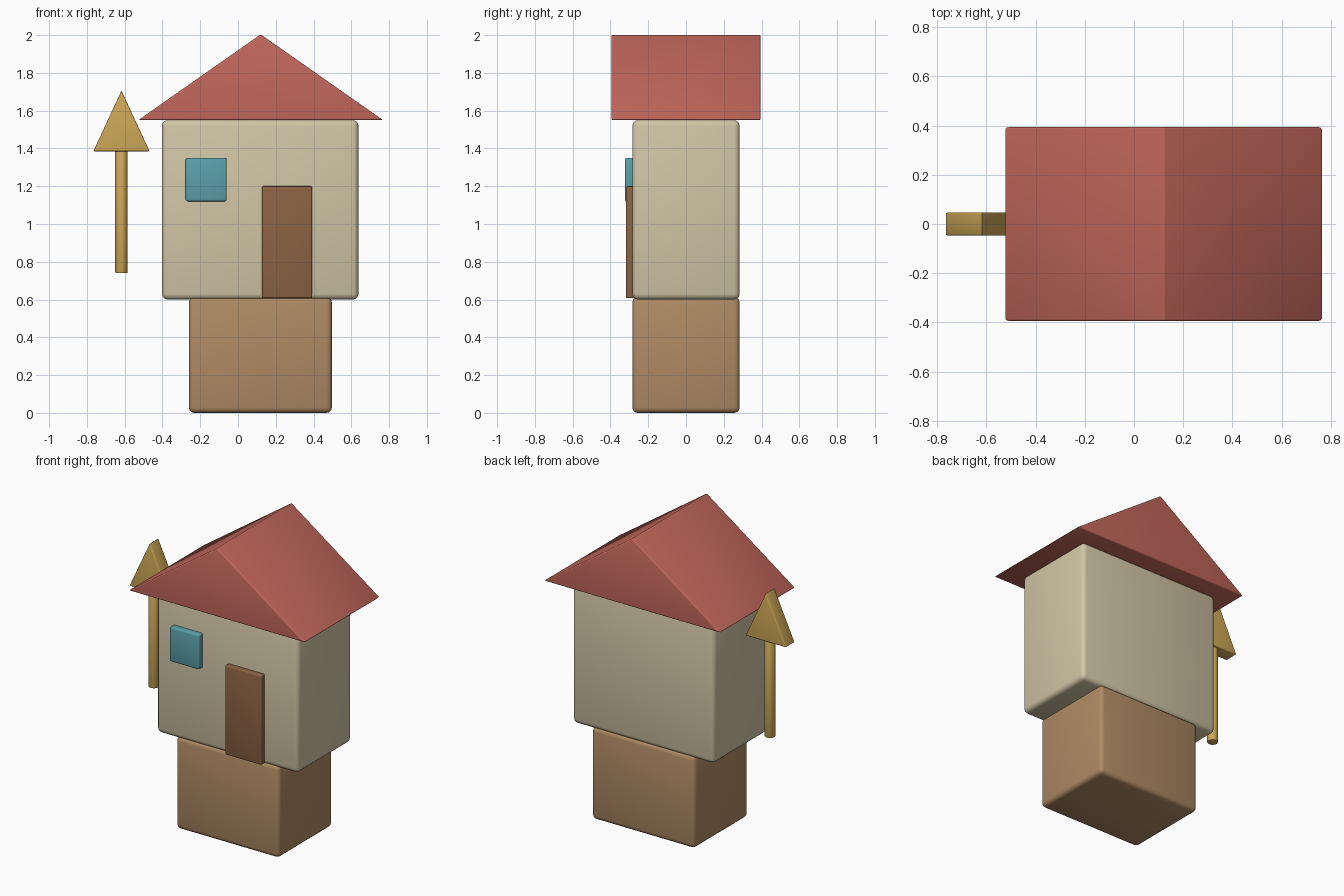
import bpy, bmesh, math

if "Cube" in bpy.data.objects:
    bpy.data.objects.remove(bpy.data.objects["Cube"])


def material(name, r, g, b):
    m = bpy.data.materials.new(name)
    lin = [((c / 255 + 0.055) / 1.055) ** 2.4 for c in (r, g, b)]
    m.diffuse_color = (*lin, 1)
    m.use_nodes = True
    m.node_tree.nodes["Principled BSDF"].inputs["Base Color"].default_value = m.diffuse_color
    return m


CREAM = material("cream wall", 210, 198, 166)
TAN = material("tan base", 176, 139, 100)
RED = material("red roof", 192, 102, 90)
BROWN = material("brown door", 140, 99, 67)
BLUE = material("blue window", 92, 160, 172)
GOLD = material("gold sign", 208, 170, 88)


def finish(obj, mat, bevel, segments=3):
    """Colour the part, round its edges and smooth it."""
    obj.data.materials.append(mat)
    if bevel:
        mod = obj.modifiers.new("rounded edges", "BEVEL")
        mod.width = bevel
        mod.segments = segments
        mod.limit_method = 'ANGLE'
        mod.angle_limit = math.radians(40)
    bpy.ops.object.select_all(action='DESELECT')
    bpy.context.view_layer.objects.active = obj
    obj.select_set(True)
    if bevel:
        bpy.ops.object.modifier_apply(modifier=mod.name)
    bpy.ops.object.shade_smooth_by_angle(angle=math.radians(35))
    return obj


def prism(name, profile, y0, y1, mat, bevel):
    """Extrude an x-z outline from y0 to y1."""
    bm = bmesh.new()
    face = bm.faces.new([bm.verts.new((x, y0, z)) for x, z in profile])
    ext = bmesh.ops.extrude_face_region(bm, geom=[face])
    verts = [v for v in ext["geom"] if isinstance(v, bmesh.types.BMVert)]
    bmesh.ops.translate(bm, verts=verts, vec=(0, y1 - y0, 0))
    bmesh.ops.recalc_face_normals(bm, faces=bm.faces[:])
    mesh = bpy.data.meshes.new(name)
    bm.to_mesh(mesh)
    bm.free()
    obj = bpy.data.objects.new(name, mesh)
    bpy.context.collection.objects.link(obj)
    return finish(obj, mat, bevel)


def box(name, x0, x1, y0, y1, z0, z1, mat, bevel):
    return prism(name, [(x0, z0), (x1, z0), (x1, z1), (x0, z1)], y0, y1, mat, bevel)


# House blocks
box("base", -0.26, 0.497, -0.284, 0.284, 0.0, 0.612, TAN, 0.028)
box("upper_house", -0.402, 0.638, -0.284, 0.284, 0.6, 1.55, CREAM, 0.03)

# Gabled roof
prism("roof", [(-0.528, 1.55), (0.768, 1.55), (0.12, 2.004)], -0.395, 0.395, RED, 0.009)

# Door and window slabs on the front wall
box("door", 0.127, 0.393, -0.318, -0.275, 0.607, 1.2, BROWN, 0.008)
box("window", -0.277, -0.06, -0.323, -0.275, 1.12, 1.35, BLUE, 0.01)

# Pointed sign on a round pole, left of the house
prism("sign_head", [(-0.766, 1.385), (-0.468, 1.385), (-0.617, 1.706)],
      -0.047, 0.047, GOLD, 0.006)
bpy.ops.mesh.primitive_cylinder_add(vertices=24, radius=0.033, depth=0.655,
                                    location=(-0.617, 0, 1.0675))
pole = bpy.context.object
pole.name = "sign_pole"
finish(pole, GOLD, 0.005, 2)
